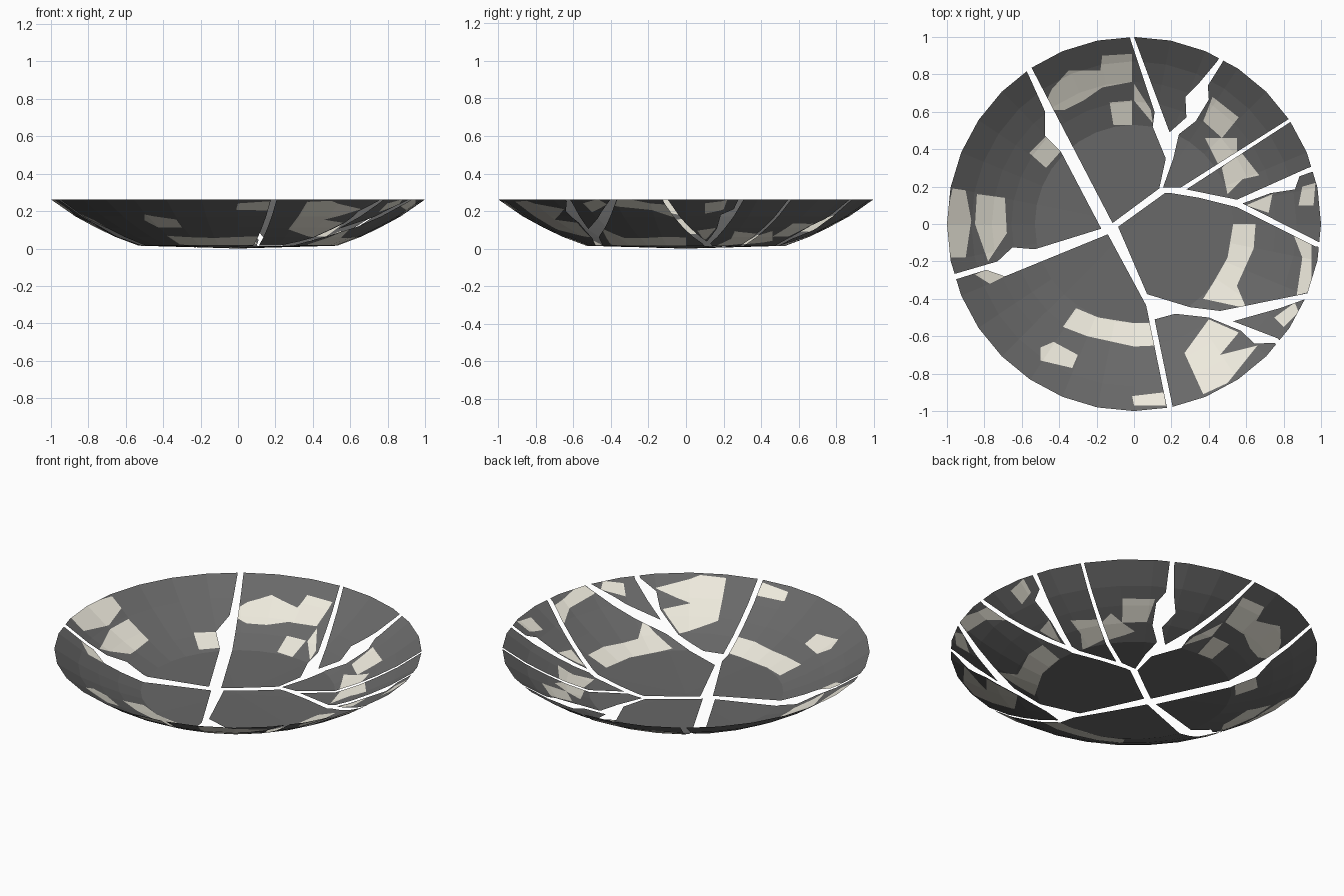
import bpy, bmesh, math
from mathutils import Vector

if "Cube" in bpy.data.objects:
    bpy.data.objects.remove(bpy.data.objects["Cube"])

# Dish profile (radius, height); rings of 32 sides
PROFILE = [(0.53, 0.015), (0.655, 0.062), (0.76, 0.112), (0.87, 0.172), (1.0, 0.262)]
SIDES = 32


def material(name, rgb):
    m = bpy.data.materials.new(name)
    m.diffuse_color = (*rgb, 1)
    m.use_nodes = True
    m.node_tree.nodes["Principled BSDF"].inputs["Base Color"].default_value = m.diffuse_color
    return m


DARK = material("dark_glaze", (0.14, 0.14, 0.14))
CREAM = material("cream_patch", (0.85, 0.82, 0.72))


def dish():
    """Whole thin dish before breaking."""
    bm = bmesh.new()
    rings = [[bm.verts.new((r * math.sin(2 * math.pi * i / SIDES),
                            r * math.cos(2 * math.pi * i / SIDES), z))
              for i in range(SIDES)] for r, z in PROFILE]
    centre = bm.verts.new((0, 0, 0.0))
    for i in range(SIDES):
        j = (i + 1) % SIDES
        bm.faces.new((centre, rings[0][j], rings[0][i]))
        for a, b in zip(rings, rings[1:]):
            bm.faces.new((a[i], a[j], b[j], b[i]))
    return bm


def inside(p, poly):
    hit = False
    for (x1, y1), (x2, y2) in zip(poly, poly[1:] + poly[:1]):
        if (y1 > p.y) != (y2 > p.y) and p.x < (x2 - x1) * (p.y - y1) / (y2 - y1) + x1:
            hit = not hit
    return hit


def cut(bm, a, b):
    """Slice the sheet with the vertical plane through a and b."""
    n = Vector((b[1] - a[1], a[0] - b[0], 0)).normalized()
    bmesh.ops.bisect_plane(bm, geom=bm.verts[:] + bm.edges[:] + bm.faces[:],
                           dist=1e-5, plane_co=(a[0], a[1], 0), plane_no=n)


def shard(name, edge, patches=()):
    """Piece of the dish: broken edge from rim to rim, plus cream patches."""
    bm = dish()
    for a, b in zip(edge, edge[1:]):
        cut(bm, a, b)
    # close the outline well outside the rim
    a0, a1 = (math.atan2(p[1], p[0]) for p in (edge[-1], edge[0]))
    turn = (a1 - a0 + math.pi) % (2 * math.pi) - math.pi
    arc = [(1.6 * math.cos(a0 + turn * k / 8), 1.6 * math.sin(a0 + turn * k / 8))
           for k in range(9)]
    cut(bm, edge[-1], arc[0])
    cut(bm, edge[0], arc[-1])
    outline = edge + arc
    bmesh.ops.delete(bm, geom=[f for f in bm.faces
                               if not inside(f.calc_center_median(), outline)], context='FACES')
    for poly in patches:
        for a, b in zip(poly, poly[1:] + poly[:1]):
            cut(bm, a, b)
        for f in bm.faces:
            if inside(f.calc_center_median(), poly):
                f.material_index = 1
    bmesh.ops.recalc_face_normals(bm, faces=bm.faces[:])
    if sum(f.normal.z for f in bm.faces) < 0:
        bmesh.ops.reverse_faces(bm, faces=bm.faces[:])
    me = bpy.data.meshes.new(name)
    bm.to_mesh(me)
    bm.free()
    me.materials.append(DARK)
    me.materials.append(CREAM)
    bpy.context.collection.objects.link(bpy.data.objects.new(name, me))


# Left side
shard("left_shard",
      [(-.57, .81), (-.475, .6), (-.475, .47), (-.39, .385), (-.175, -.025),
       (-.53, -.135), (-.65, -.125), (-.73, -.2), (-.97, -.27)],
      [[(-.97, .19), (-.9, .18), (-.87, .02), (-.9, -.18), (-.98, -.18), (-1.01, 0)],
       [(-.84, .16), (-.69, .14), (-.68, -.05), (-.78, -.2), (-.85, 0)],
       [(-.47, .47), (-.39, .39), (-.47, .3), (-.56, .38)]])
shard("upper_left_shard",
      [(-.55, .84), (-.115, .005), (.135, .19), (.17, .35), (.1, .52), (.11, .6), (-.02, .99)],
      [[(-.49, .61), (-.37, .61), (-.27, .66), (-.17, .73), (-.01, .76), (-.01, .91),
        (-.17, .9), (-.18, .82), (-.35, .82), (-.44, .72)],
       [(-.13, .65), (-.01, .66), (-.01, .53), (-.11, .53)],
       [(0, .75), (.09, .61), (.1, .54), (0, .66)]])
shard("lower_left_shard",
      [(-.95, -.295), (-.79, -.245), (-.69, -.28), (-.14, -.055), (.065, -.435), (.175, -.975)],
      [[(-.31, -.45), (-.19, -.5), (0, -.53), (.085, -.53), (.11, -.65), (0, -.655),
        (-.25, -.6), (-.38, -.55)],
       [(-.43, -.63), (-.3, -.7), (-.33, -.77), (-.5, -.73), (-.5, -.66)],
       [(-.01, -.92), (.16, -.9), (.17, -.97), (0, -.97)],
       [(-.85, -.27), (-.78, -.24), (-.69, -.28), (-.77, -.32)]])

# Upper right pieces
shard("top_shard",
      [(0, 1), (.19, .49), (.28, .57), (.275, .68), (.345, .75), (.445, .87)])
shard("upper_right_shard",
      [(.47, .86), (.395, .74), (.4, .665), (.33, .55), (.24, .48), (.21, .35),
       (.155, .195), (.25, .195), (.81, .55)],
      [[(.42, .68), (.56, .57), (.47, .46), (.37, .55)],
       [(.38, .46), (.55, .46), (.55, .37), (.46, .3)]])
shard("right_wedge_shard",
      [(.82, .535), (.28, .185), (.55, .13), (.93, .3)],
      [[(.56, .4), (.67, .26), (.58, .24), (.5, .16), (.47, .3)]])
shard("right_rim_shard",
      [(.955, .28), (.885, .255), (.86, .185), (.73, .165), (.58, .11), (.985, -.095)],
      [[(.6, .1), (.74, .16), (.72, .06)], [(.9, .2), (.97, .22), (.96, .1), (.88, .1)]])

# Lower right pieces
shard("right_shard",
      [(.97, -.12), (.55, .09), (.35, .14), (.2, .165), (.165, .165), (-.085, -.015),
       (.07, -.375), (.3, -.445), (.46, -.465), (.93, -.37)],
      [[(.53, 0), (.65, 0), (.64, -.13), (.55, -.33), (.6, -.45), (.37, -.4),
        (.42, -.32), (.5, -.18)],
       [(.85, -.05), (.95, -.1), (.95, -.36), (.87, -.38), (.9, -.18)]])
shard("lower_right_sliver",
      [(.92, -.4), (.78, -.45), (.53, -.52), (.765, -.61)],
      [[(.75, -.5), (.86, -.42), (.88, -.47), (.8, -.55)]])
shard("lower_shard",
      [(.205, -.97), (.11, -.51), (.22, -.48), (.4, -.5), (.57, -.57), (.645, -.64), (.75, -.635)],
      [[(.4, -.51), (.56, -.58), (.46, -.7), (.66, -.65), (.5, -.85), (.37, -.91), (.27, -.69)]])
